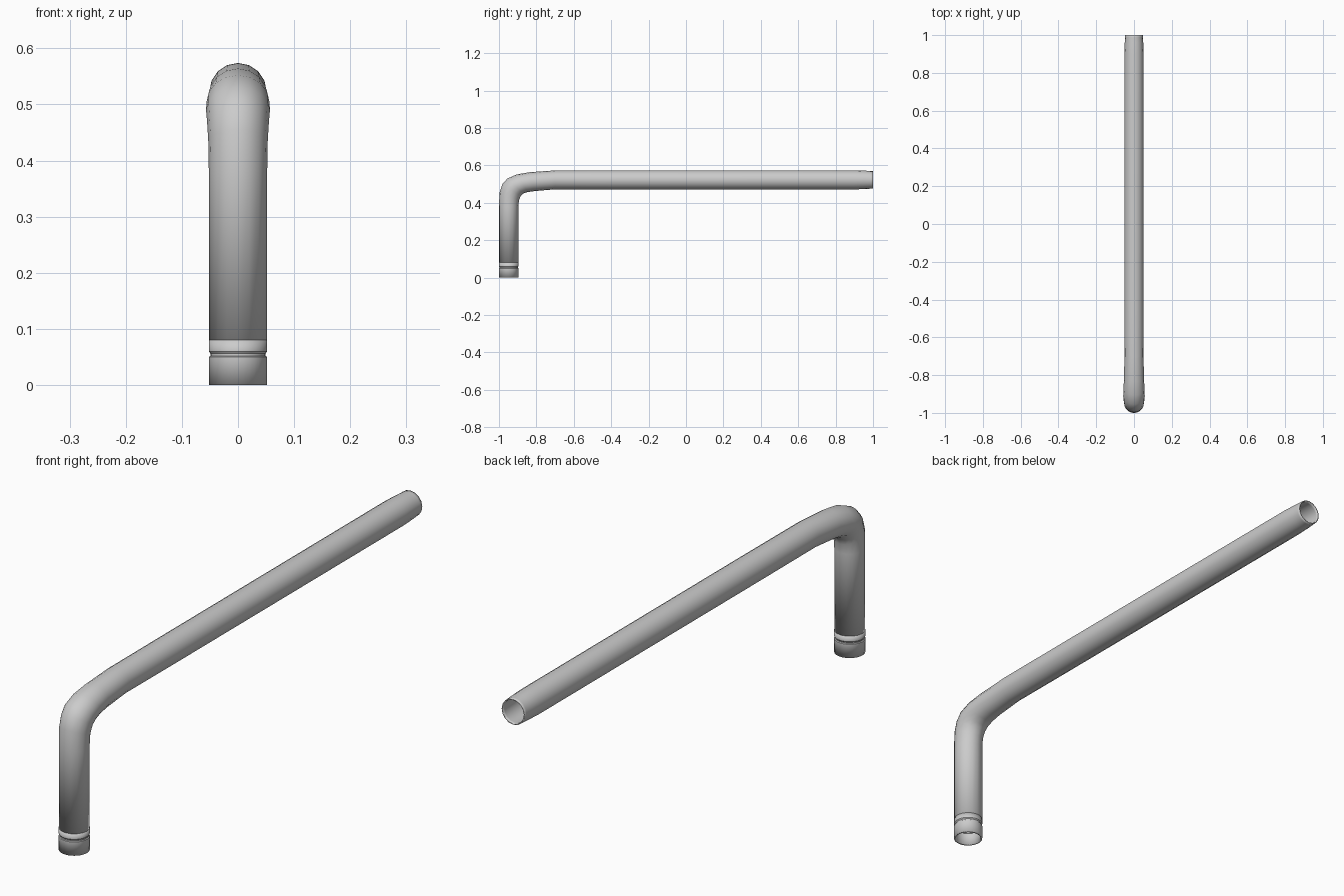
import bpy, bmesh, math
from mathutils import Vector

cube = bpy.data.objects.get("Cube")
if cube:
    bpy.data.objects.remove(cube, do_unlink=True)

# Single grey metal
metal = bpy.data.materials.new("grey_metal")
metal.use_nodes = True
GREY = (0.6, 0.6, 0.6, 1)
metal.diffuse_color = GREY
metal.node_tree.nodes["Principled BSDF"].inputs["Base Color"].default_value = GREY

AXIS_Y, R = -0.948, 0.052


def tube(name, stations, sides, wall):
    """Skin rings given as (outer point yz, inner point yz, half width in x)."""
    bm = bmesh.new()
    rings = []
    for outer, inner, half in stations:
        o, i = Vector((0, *outer)), Vector((0, *inner))
        mid, arm = (o + i) / 2, (o - i) / 2
        ring = []
        for k in range(sides):
            a = math.tau * k / sides
            ring.append(bm.verts.new(mid + arm * math.cos(a) + Vector((half * math.sin(a), 0, 0))))
        rings.append(ring)
    for a, b in zip(rings, rings[1:]):
        for k in range(sides):
            n = (k + 1) % sides
            bm.faces.new((a[k], b[k], b[n], a[n]))
    # Make the skin face away from the tube axis
    bm.normal_update()
    bm.faces.ensure_lookup_table()
    f = bm.faces[0]
    if f.normal.dot(f.calc_center_median() - Vector((0, AXIS_Y, 0))) < 0:
        bmesh.ops.reverse_faces(bm, faces=bm.faces[:])
    mesh = bpy.data.meshes.new(name)
    bm.to_mesh(mesh)
    bm.free()
    mesh.materials.append(metal)
    obj = bpy.data.objects.new(name, mesh)
    bpy.context.collection.objects.link(obj)
    solid = obj.modifiers.new("wall", "SOLIDIFY")
    solid.thickness, solid.offset = wall, -1
    bpy.ops.object.select_all(action="DESELECT")
    obj.select_set(True)
    bpy.context.view_layer.objects.active = obj
    bpy.ops.object.shade_smooth_by_angle(angle=math.radians(35))


def upright(z, r):
    return ((AXIS_Y - r, z), (AXIS_Y + r, z), r)


def level(y, r):
    return ((y, 0.523 + r), (y, 0.523 - r), r)


# Bottom collar with the groove above it
tube("bottom_collar", [upright(0, R), upright(0.05, R), upright(0.052, 0.049),
                       upright(0.056, 0.049), upright(0.06, R), upright(0.08, R)], 32, 0.006)

# Upright, elbow and long arm in one bent pipe
bend = [
    ((-0.997, 0.455), (-0.893, 0.415), 0.053),
    ((-0.982, 0.500), (-0.884, 0.436), 0.055),
    ((-0.955, 0.530), (-0.870, 0.450), 0.057),
    ((-0.905, 0.552), (-0.845, 0.458), 0.056),
    ((-0.835, 0.564), (-0.810, 0.463), 0.053),
]
tube("bent_pipe", [upright(0.08, R), upright(0.38, R)] + bend +
     [level(-0.70, 0.0505), level(-0.4, 0.051), level(0.9, 0.051),
      level(0.96, 0.049), level(0.99, 0.047), level(1.0, 0.047)], 16, 0.004)
